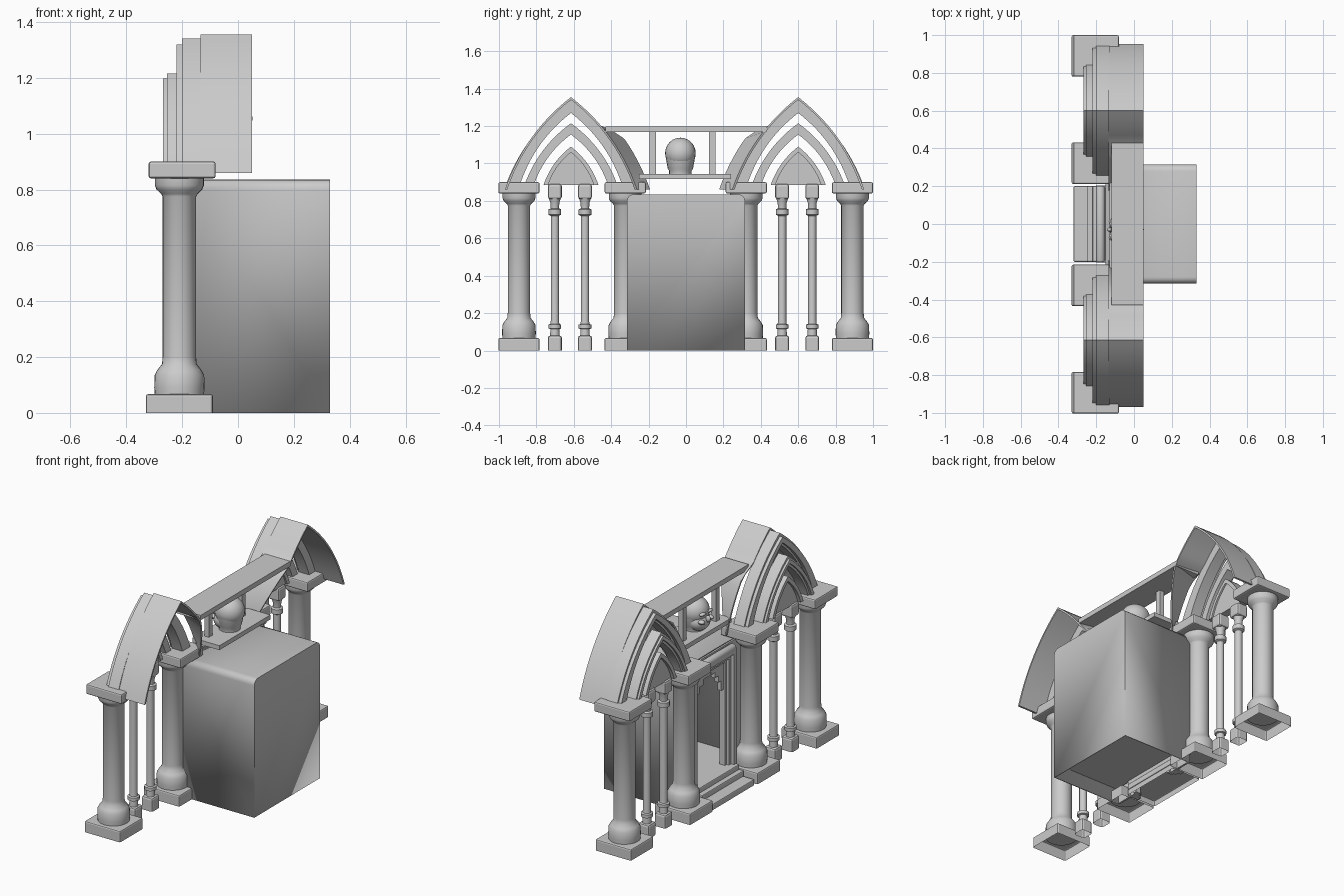
import bpy, bmesh, math
from mathutils import Vector

if "Cube" in bpy.data.objects:
    bpy.data.objects.remove(bpy.data.objects["Cube"])


def finish(name, bm, smooth=True, bevel=0.0):
    bmesh.ops.recalc_face_normals(bm, faces=bm.faces[:])
    me = bpy.data.meshes.new(name)
    bm.to_mesh(me)
    bm.free()
    ob = bpy.data.objects.new(name, me)
    bpy.context.collection.objects.link(ob)
    if bevel:
        m = ob.modifiers.new("bevel", 'BEVEL')
        m.width, m.segments = bevel, 2
    if smooth:
        bpy.ops.object.select_all(action='DESELECT')
        ob.select_set(True)
        bpy.context.view_layer.objects.active = ob
        bpy.ops.object.shade_smooth_by_angle(angle=math.radians(35))
    return ob


def box(name, x, y, z, bevel=0.0, open_bottom=False):
    """Box from (min, max) pairs."""
    bm = bmesh.new()
    bmesh.ops.create_cube(bm, size=1)
    for v in bm.verts:
        v.co = [a + (c + .5) * (b - a) for c, (a, b) in zip(v.co, (x, y, z))]
    if open_bottom:
        bm.normal_update()
        bmesh.ops.delete(bm, geom=[f for f in bm.faces if f.normal.z < -.9], context='FACES_ONLY')
    return finish(name, bm, False, bevel)


def lathe(name, x, y, profile, seg=28):
    """Revolve (radius, z) points round a vertical axis."""
    bm = bmesh.new()
    rings = [[bm.verts.new((x + r * math.cos(2 * math.pi * i / seg),
                            y + r * math.sin(2 * math.pi * i / seg), z))
              for i in range(seg)] for r, z in profile]
    for a, b in zip(rings, rings[1:]):
        for i in range(seg):
            j = (i + 1) % seg
            bm.faces.new((a[i], a[j], b[j], b[i]))
    bm.faces.new(rings[0])
    bm.faces.new(rings[-1])
    return finish(name, bm)


def arch(half, z0, z1, n=14, sag=0.075):
    """Pointed arch outline as (y, z) points, left foot to right foot."""
    a, b = Vector((-half, z0)), Vector((0, z1))
    d = b - a
    c = (a + b) / 2 + Vector((-d.y, d.x)) * 2 * sag
    left = [a * (1 - t) ** 2 + c * 2 * t * (1 - t) + b * t * t
            for t in (i / n for i in range(n + 1))]
    return [tuple(p) for p in left] + [(-p.x, p.y) for p in left[-2::-1]]


def band(name, cy, outer, inner, x0, x1, spread=0):
    """Arch band between two outlines, extruded along x.
    spread sweeps one half (its sign) out at the front and cuts it back behind."""
    def amount(p):
        return max(0, min(1, (1.20 - p[1]) / .05)) if p[0] * spread > 0 else 0

    def front(p):
        return x0, cy + p[0] + spread * amount(p), p[1]

    def back(p):
        cut = max(0, min(1, (1.17 - p[1]) / .31)) if p[0] * spread > 0 else 0
        return x1 - .12 * cut, cy + p[0], p[1]

    bm = bmesh.new()
    rows = [[bm.verts.new(f(p)) for p in pts]
            for f, pts in ((front, outer), (back, outer), (back, inner), (front, inner))]
    for k in range(4):
        a, b = rows[k], rows[(k + 1) % 4]
        for i in range(len(a) - 1):
            bm.faces.new((a[i], a[i + 1], b[i + 1], b[i]))
    for e in (0, -1):
        bm.faces.new([r[e] for r in rows])
    return finish(name, bm)


def prism(name, pts, x0, x1):
    """Solid from a (y, z) outline, extruded along x."""
    bm = bmesh.new()
    face = bm.faces.new([bm.verts.new((x0, y, z)) for y, z in pts])
    ext = bmesh.ops.extrude_face_region(bm, geom=[face])['geom']
    for v in ext:
        if isinstance(v, bmesh.types.BMVert):
            v.co.x = x1
    return finish(name, bm)


def ellipsoid(name, c, r, seg=24):
    bm = bmesh.new()
    bmesh.ops.create_uvsphere(bm, u_segments=seg, v_segments=seg // 2, radius=1)
    for v in bm.verts:
        v.co = [c[i] + r[i] * v.co[i] for i in range(3)]
    return finish(name, bm)


CX = -0.21
BIG = [(.088, .06), (.09, .09), (.089, .135), (.078, .155), (.062, .175), (.06, .2),
       (.06, .775), (.066, .785), (.082, .80), (.088, .815), (.088, .845)]
SMALL = [(.026, .07), (.024, .115), (.034, .118), (.034, .138), (.024, .142), (.022, .16),
         (.022, .72), (.034, .726), (.034, .755), (.022, .76), (.024, .79), (.034, .82)]

for side, cy, s in (("left", -0.615, 1), ("right", 0.60, -1)):
    # large columns with square plinth and abacus
    for k, dy in (("a", -0.278), ("b", 0.29)):
        y = cy + dy
        n = f"{side}_column_{k}"
        lathe(n, CX, y, BIG)
        box(n + "_plinth", (-.33, -.09), (y - .11, y + .11), (0, .067), .008, True)
        box(n + "_abacus", (-.32, -.08), (y - .11, y + .11), (.84, .90), .008)
    # slender columns
    for k, dy in (("a", -0.086), ("b", 0.075)):
        y = cy + dy
        n = f"{side}_slender_column_{k}"
        lathe(n, CX, y, SMALL, 16)
        box(n + "_plinth", (CX - .037, CX + .037), (y - .037, y + .037), (0, .08), .012, True)
        box(n + "_cap", (CX - .037, CX + .037), (y - .037, y + .037), (.81, .89), .012)

    # deep hood, its inner half sweeping toward the middle of the facade
    band(f"{side}_hood", cy, arch(.353, .86, 1.355), arch(.341, .86, 1.341), -.135, .05, s * .07)
    # nested arch mouldings
    band(f"{side}_outer_arch", cy, arch(.345, .895, 1.34), arch(.27, .895, 1.27), -.20, -.13)
    band(f"{side}_outer_arch_lip", cy, arch(.335, .895, 1.32), arch(.285, .895, 1.285), -.22, -.20)
    band(f"{side}_inner_arch", cy, arch(.245, .895, 1.215), arch(.195, .895, 1.155), -.255, -.19)
    band(f"{side}_inner_arch_lip", cy, arch(.235, .895, 1.197), arch(.21, .895, 1.172), -.268, -.255)
    # filled gable above the slender columns
    gable = prism(f"{side}_gable", arch(.135, .885, 1.078), -.235, -.185)
    gable.location.y = cy
    band(f"{side}_gable_trim", cy, arch(.147, .885, 1.09), arch(.122, .885, 1.06), -.255, -.175)

# bridge between the hoods
box("bridge_top", (-.12, .05), (-.43, .43), (1.168, 1.198))
box("bridge_floor", (-.13, .05), (-.25, .24), (.918, .945))
for n, y in (("left", -.177), ("right", .14)):
    box(f"bridge_post_{n}", (-.09, -.06), (y - .017, y + .017), (.94, 1.17))

# carved head on the bridge, facing -x
HY = -.03
ellipsoid("head_cranium", (-.035, HY, 1.055), (.087, .082, .083))
ellipsoid("head_jaw", (-.065, HY, 1.0), (.063, .07, .06))
lathe("head_neck", -.035, HY, [(.06, .94), (.06, .96), (.068, .975), (.078, 1.03)], 20)
ellipsoid("head_nose", (-.127, HY, 1.022), (.016, .012, .02), 12)
for n, d in (("left", -1), ("right", 1)):
    ellipsoid(f"head_brow_{n}", (-.113, HY + d * .032, 1.058), (.016, .025, .01), 12)
    ellipsoid(f"head_cheek_{n}", (-.112, HY + d * .042, 1.012), (.022, .018, .014), 12)

# hollow chamber: shell with rounded shoulders, open at the front and underneath
bm = bmesh.new()
bmesh.ops.create_cube(bm, size=1)
for v in bm.verts:
    v.co = (-.15 + (v.co.x + .5) * .48, v.co.y * .63, (v.co.z + .5) * .835)
shoulders = [e for e in bm.edges if all(v.co.z > .8 for v in e.verts)
             and abs(e.verts[0].co.x - e.verts[1].co.x) > .1]
bmesh.ops.bevel(bm, geom=shoulders, offset=.035, segments=5, profile=.5, affect='EDGES')
bm.normal_update()
bmesh.ops.delete(bm, geom=[f for f in bm.faces if f.normal.x < -.9 or f.normal.z < -.9],
                 context='FACES')
chamber = finish("chamber", bm)
mod = chamber.modifiers.new("shell", 'SOLIDIFY')
mod.thickness, mod.offset = .008, -1
box("chamber_floor", (-.13, .323), (-.308, .308), (.09, .10))


# portal: nested rectangular frames round the doorway
def frame(name, w, top, t, x0, x1):
    for n, y in (("left", (-w, -w + t)), ("right", (w - t, w))):
        box(f"{name}_{n}", (x0, x1), y, (0, top))
    box(name + "_head", (x0, x1), (-w + t, w - t), (top - t, top))


frame("portal_wall", .305, .82, .13, -.152, -.14)
frame("portal_outer_frame", .205, .80, .03, -.20, -.14)
frame("portal_middle_frame", .18, .77, .025, -.18, -.14)
frame("portal_inner_frame", .158, .745, .02, -.165, -.13)
cornice = lathe("portal_cornice", 0, 0, [(.02, -.2), (.024, -.19), (.024, .19), (.02, .2)], 16)
cornice.rotation_euler.x = math.pi / 2
cornice.location = (-.178, 0, .80)

# stepped brackets in the doorway's upper corners
for n, s in (("left", -1), ("right", 1)):
    pts = [(.14, .725), (.14, .56), (.115, .56), (.115, .62), (.09, .62), (.09, .66),
           (.055, .66), (.055, .695), (.02, .695), (.02, .725)]
    prism(f"doorway_bracket_{n}", [(s * y, z) for y, z in pts], -.155, -.13)

# steps up to the doorway
for i, (x, z) in enumerate(((-.32, .035), (-.25, .07), (-.22, .10))):
    box(f"step_{i + 1}", (x, -.12), (-.2, .2), (0 if i == 0 else z - .035, z), .006, i == 0)
